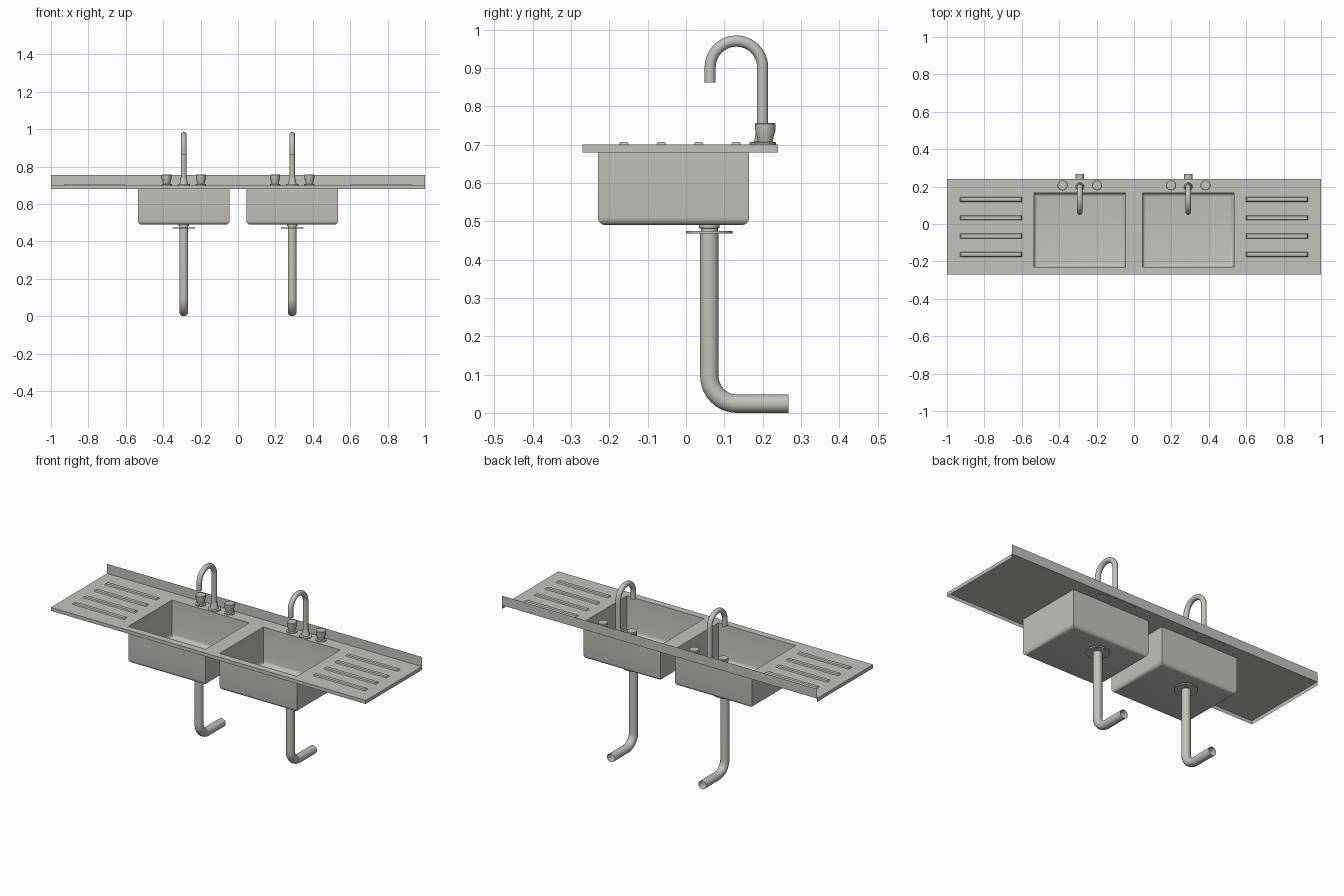
import bpy, bmesh
from math import sin, cos, pi, radians

cube = bpy.data.objects.get("Cube")
if cube:
    bpy.data.objects.remove(cube, do_unlink=True)

steel = bpy.data.materials.new("brushed steel")
steel.use_nodes = True
STEEL = (0.55, 0.54, 0.50, 1)
steel.diffuse_color = STEEL
steel.node_tree.nodes["Principled BSDF"].inputs["Base Color"].default_value = STEEL

TOP = 0.70      # worktop height
SEGS = 24


def finish(name, bm, smooth=True):
    bmesh.ops.remove_doubles(bm, verts=bm.verts, dist=1e-5)
    mesh = bpy.data.meshes.new(name)
    bm.to_mesh(mesh)
    bm.free()
    mesh.materials.append(steel)
    obj = bpy.data.objects.new(name, mesh)
    bpy.context.collection.objects.link(obj)
    if smooth:
        bpy.ops.object.select_all(action='DESELECT')
        obj.select_set(True)
        bpy.context.view_layer.objects.active = obj
        bpy.ops.object.shade_smooth_by_angle(angle=radians(35))
    return obj


def quad(bm, *points):
    bm.faces.new([bm.verts.new(p) for p in points])


def skin(name, rings, caps=False):
    """Join a row of vertex rings into one round surface."""
    bm = bmesh.new()
    loops = [[bm.verts.new(p) for p in ring] for ring in rings]
    for a, b in zip(loops, loops[1:]):
        for i in range(SEGS):
            j = (i + 1) % SEGS
            bm.faces.new((a[i], a[j], b[j], b[i]))
    if caps:
        bm.faces.new(loops[0][::-1])
        bm.faces.new(loops[-1])
    bmesh.ops.recalc_face_normals(bm, faces=bm.faces)
    return finish(name, bm)


def lathe(name, x, y, profile):
    turns = [2 * pi * i / SEGS for i in range(SEGS)]
    return skin(name, [[(x + r * cos(t), y + r * sin(t), z) for t in turns]
                       for r, z in profile], caps=True)


def tube(name, x, radius, path):
    """Sweep a circle along (y, z, heading) points in a side plane."""
    turns = [2 * pi * i / SEGS for i in range(SEGS)]
    return skin(name, [[(x + radius * cos(t),
                         y - radius * sin(t) * sin(h),
                         z + radius * sin(t) * cos(h)) for t in turns]
                       for y, z, h in path])


# Worktop sheet with two openings, front and side lips, and splashback
xs = [-1, -0.535, -0.045, 0.045, 0.535, 1]
ys = [-0.27, -0.23, 0.165, 0.24]
LIP, SPLASH = 0.68, 0.755
bm = bmesh.new()
for i, (x0, x1) in enumerate(zip(xs, xs[1:])):
    for j, (y0, y1) in enumerate(zip(ys, ys[1:])):
        if not (i in (1, 3) and j == 1):
            quad(bm, (x0, y0, TOP), (x1, y0, TOP), (x1, y1, TOP), (x0, y1, TOP))
front, back = ys[0], ys[-1]
quad(bm, (-1, front, LIP), (1, front, LIP), (1, front, TOP), (-1, front, TOP))
quad(bm, (1, front, LIP), (1, back, LIP), (1, back, TOP), (1, front, TOP))
quad(bm, (-1, back, LIP), (-1, front, LIP), (-1, front, TOP), (-1, back, TOP))
finish("worktop", bm, smooth=False)

bm = bmesh.new()
quad(bm, (-1, back, TOP), (1, back, TOP), (1, back, SPLASH), (-1, back, SPLASH))
finish("splashback", bm, smooth=False)

for side, word in ((-1, "right"), (1, "left")):
    cx = side * 0.29

    # Basin: open box with a rounded floor edge
    bm = bmesh.new()
    bmesh.ops.create_cube(bm, size=1)
    for v in bm.verts:
        v.co = (cx + v.co.x * 0.49, -0.0325 + v.co.y * 0.395, 0.595 + v.co.z * 0.21)
    bmesh.ops.delete(bm, geom=[f for f in bm.faces if f.normal.z > 0.9],
                     context='FACES_ONLY')
    floor = [e for e in bm.edges if all(v.co.z < 0.5 for v in e.verts)]
    bmesh.ops.bevel(bm, geom=floor, offset=0.02, segments=4, profile=0.5,
                    affect='EDGES')
    finish(word + "_basin", bm)

    # Draining ridges
    for n in range(4):
        y = -0.1625 + n * 0.098
        bm = bmesh.new()
        bmesh.ops.create_cube(bm, size=1)
        for v in bm.verts:
            slope = 0.75 if v.co.z > 0 else 1
            v.co = (side * 0.765 + v.co.x * (0.33 if slope == 1 else 0.322),
                    y + v.co.y * 0.026 * slope,
                    TOP + (0.007 if v.co.z > 0 else 0))
        bmesh.ops.delete(bm, geom=[f for f in bm.faces
                                   if all(v.co.z <= TOP + 0.001 for v in f.verts)],
                         context='FACES_ONLY')
        finish(f"{word}_draining_ridge_{n + 1}", bm, smooth=False)

    # Drain fitting and waste pipe with a swept elbow
    py = 0.061
    lathe(word + "_drain_collar", cx, py,
          [(0.022, 0.47), (0.022, 0.481), (0.027, 0.483), (0.027, 0.491)])
    lathe(word + "_drain_flange", cx, py, [(0.061, 0.468), (0.061, 0.475)])
    bend, low = 0.072, 0.024
    path = [(py, 0.47, -pi / 2)]
    for k in range(11):
        a = pi / 2 * k / 10
        path.append((py + bend * (1 - cos(a)), low + bend * (1 - sin(a)), a - pi / 2))
    path.append((0.268, low, 0))
    tube(word + "_waste_pipe", cx, 0.024, path)

    # Swan neck spout
    sy, arc, rise = 0.2, 0.0685, 0.902
    path = [(sy, TOP, pi / 2)]
    for k in range(21):
        a = pi * k / 20
        path.append((sy - arc * (1 - cos(a)), rise + arc * sin(a), pi / 2 + a))
    path.append((sy - 2 * arc, 0.862, pi * 1.5))
    tube(word + "_spout", cx, 0.0145, path)
    lathe(word + "_spout_base", cx, sy,
          [(0.034, 0.697), (0.034, 0.706), (0.022, 0.708), (0.016, 0.742)])

    # Tap handles either side of the spout
    for hand, dx in (("outer", side * 0.092), ("inner", -side * 0.092)):
        lathe(f"{word}_{hand}_tap", cx + dx, 0.207,
              [(0.028, 0.697), (0.028, 0.705), (0.019, 0.707), (0.022, 0.722),
               (0.026, 0.735), (0.027, 0.754), (0.025, 0.757)])
